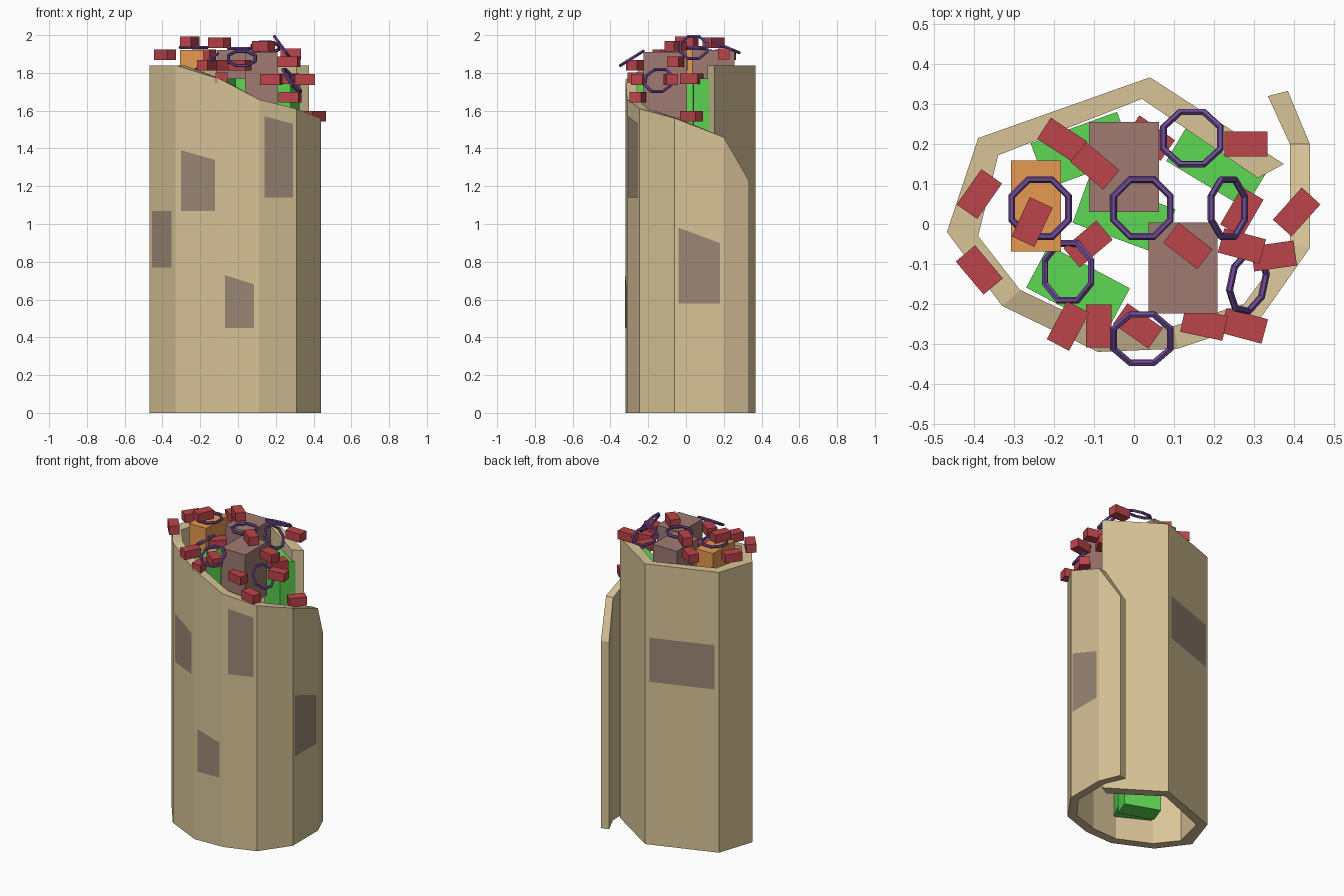
import bpy, bmesh, math
from mathutils import Vector, Matrix

if "Cube" in bpy.data.objects:
    bpy.data.objects.remove(bpy.data.objects["Cube"])


def mat(name, rgb):
    m = bpy.data.materials.new(name)
    m.diffuse_color = [(c / 255) ** 2.2 for c in rgb] + [1]
    m.use_nodes = True
    m.node_tree.nodes["Principled BSDF"].inputs["Base Color"].default_value = m.diffuse_color
    return m


TAN = mat("tan", (214, 194, 150))
PATCH = mat("patch_brown", (153, 134, 116))
GREEN = mat("green", (95, 215, 85))
BROWN = mat("brown", (158, 122, 114))
ORANGE = mat("orange", (230, 152, 82))
RED = mat("red", (186, 70, 75))
PURPLE = mat("purple", (112, 77, 152))


def make(name, bm, material):
    bmesh.ops.recalc_face_normals(bm, faces=bm.faces)
    me = bpy.data.meshes.new(name)
    bm.to_mesh(me)
    bm.free()
    me.materials.append(material)
    ob = bpy.data.objects.new(name, me)
    bpy.context.collection.objects.link(ob)
    return ob


def box(name, center, size, angle, material):
    bm = bmesh.new()
    bmesh.ops.create_cube(bm, size=1)
    ob = make(name, bm, material)
    ob.location, ob.scale = center, size
    ob.rotation_euler = (0, 0, math.radians(angle))


# Rolled shell: outer and inner outline with top height at each corner
outer = [(.385, .333), (.44, .2), (.44, -.06), (.31, -.245), (.11, -.312), (-.09, -.32),
         (-.33, -.205), (-.468, -.02), (-.39, .215), (.04, .367), (.375, .15)]
inner = [(.335, .32), (.39, .2), (.39, -.045), (.275, -.2), (.1, -.255), (-.08, -.262),
         (-.285, -.165), (-.39, -.03), (-.34, .172), (.02, .313), (.31, .115)]
tops = [1.23, 1.46, 1.56, 1.61, 1.66, 1.765, 1.84, 1.84, 1.84, 1.84, 1.84]
bm = bmesh.new()
rings = [[bm.verts.new(v) for v in ((*o, 0), (*o, t), (*i, t), (*i, 0))]
         for o, i, t in zip(outer, inner, tops)]
for a, b in zip(rings, rings[1:]):
    for k in range(4):
        bm.faces.new((a[k], b[k], b[(k + 1) % 4], a[(k + 1) % 4]))
bm.faces.new(rings[0])
bm.faces.new(rings[-1])
make("rolled_shell", bm, TAN)

# Flat patches on the shell: segment, start, end, bottom, top at start, top at end
for seg, u0, u1, z0, za, zb in [
        (5, .125, .875, 1.07, 1.34, 1.39), (3, .1, .85, 1.14, 1.53, 1.57),
        (6, .14, .89, .77, 1.07, 1.07), (4, .125, .9, .45, .68, .73),
        (1, .08, .92, .58, .90, .98), (8, .06, .94, 1.07, 1.36, 1.36)]:
    p, q = Vector(outer[seg]), Vector(outer[seg + 1])
    d = (q - p).normalized()
    off = Vector((d.y, -d.x)) * .003
    if off.dot((p + q) / 2) < 0:
        off = -off
    a, b = p.lerp(q, u0) + off, p.lerp(q, u1) + off
    bm = bmesh.new()
    bm.faces.new([bm.verts.new(v) for v in ((*a, z0), (*b, z0), (*b, zb), (*a, za))])
    make("bark_patch", bm, PATCH)

# Tall green slabs standing inside
for x, y, ang, z0 in [(-.025, .02, -20, .04), (-.13, .185, 20, .15),
                      (.21, .15, -31, .15), (-.14, -.16, -28, .15)]:
    box("green_slab", (x, y, (z0 + 1.77) / 2), (.23, .12, 1.77 - z0), ang, GREEN)

# Large blocks on top
box("back_block", (-.025, .143, 1.845), (.175, .225, .15), 0, BROWN)
box("front_block", (.123, -.11, 1.735), (.173, .228, .35), 0, BROWN)
box("orange_block", (-.245, .045, 1.845), (.125, .228, .15), 0, ORANGE)

# Small red bricks: x, y, z, turn
for x, y, z, ang in [
        (-.387, .075, 1.895, 55), (-.387, -.115, 1.895, -50), (-.18, .21, 1.895, -33),
        (-.098, .145, 1.96, -40), (-.255, .005, 1.965, 65), (-.115, -.05, 1.84, 40),
        (.28, .2, 1.9, 0), (.27, .03, 1.77, 60), (.407, .03, 1.57, 48),
        (.135, -.055, 1.94, -38), (.27, -.055, 1.86, -15), (.35, -.08, 1.765, 8),
        (-.165, -.255, 1.84, 62), (-.088, -.255, 1.775, 90), (.01, -.255, 1.84, -35),
        (.175, -.25, 1.765, -12), (.275, -.255, 1.67, -15), (.04, .215, 1.745, -35)]:
    box("red_brick", (x, y, z), (.108, .063, .056), ang, RED)


# Eight-sided purple rings: centre, tilt about x, tilt about y
def ring(x, y, z, rx, ry, rz=0, R=.077, r=.009):
    bm = bmesh.new()
    loops = []
    for i in range(8):
        a = math.radians(45 * i + 22.5)
        loops.append([bm.verts.new(((R + r * c) * math.cos(a), (R + r * c) * math.sin(a), r * s))
                      for c, s in ((1, 0), (.5, .87), (-.5, .87), (-1, 0), (-.5, -.87), (.5, -.87))])
    for i in range(8):
        a, b = loops[i], loops[(i + 1) % 8]
        for k in range(6):
            bm.faces.new((a[k], b[k], b[(k + 1) % 6], a[(k + 1) % 6]))
    rot = [Matrix.Rotation(math.radians(t), 3, ax) for t, ax in ((rx, 'X'), (ry, 'Y'), (rz, 'Z'))]
    bmesh.ops.transform(bm, matrix=(rot[2] @ rot[1] @ rot[0]).to_4x4(), verts=bm.verts)
    make("purple_ring", bm, PURPLE).location = (x, y, z)


for args in [(-.235, .04, 1.935, 0, 0), (.02, .04, 1.93, 0, 0), (.145, .215, 1.935, -23, 0),
             (.235, .04, 1.935, 0, 54), (.285, -.145, 1.76, 0, 55, -12),
             (-.165, -.12, 1.86, 0, -36), (.02, -.287, 1.877, 32, 0)]:
    ring(*args)
